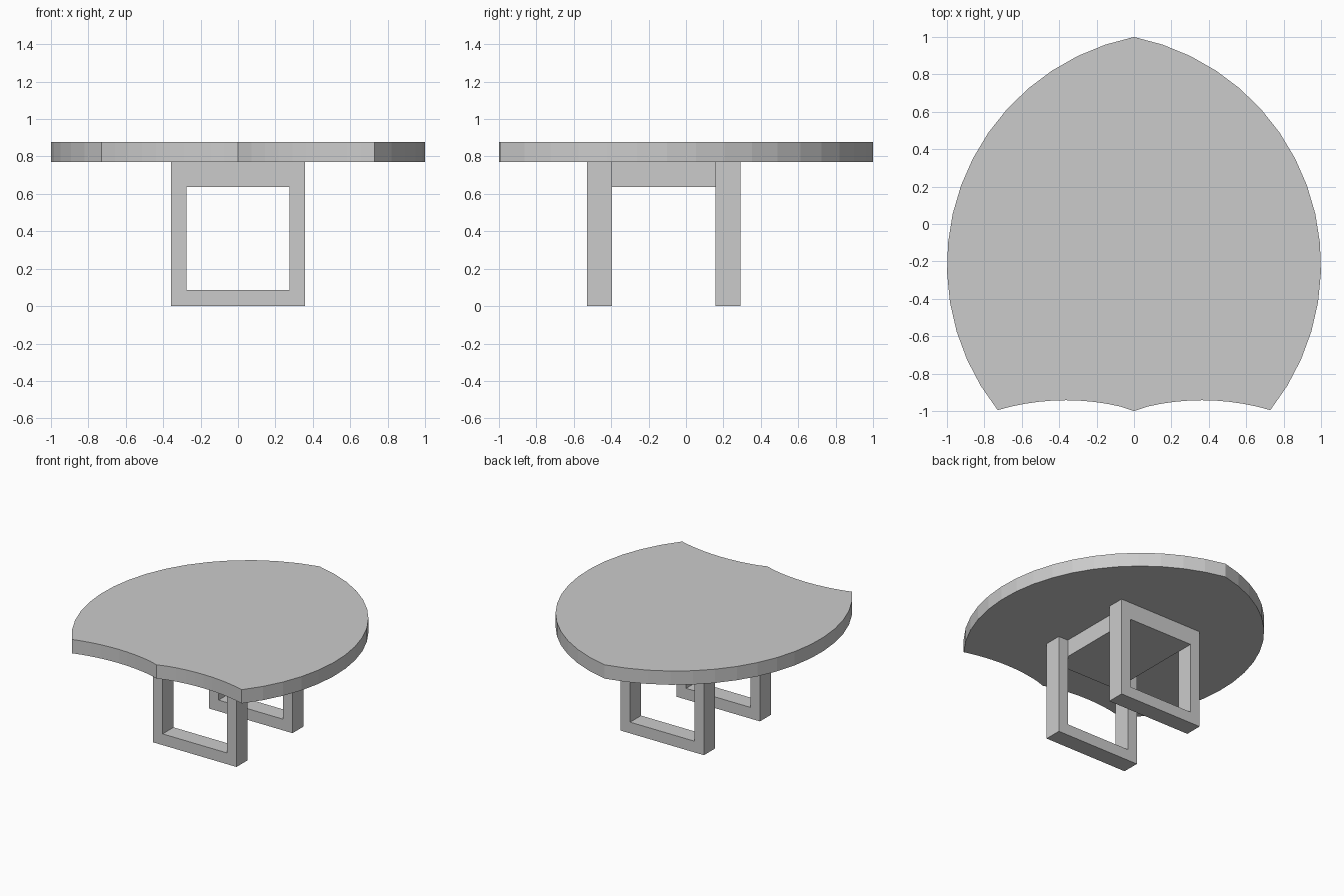
import bpy, bmesh, math

if "Cube" in bpy.data.objects:
    bpy.data.objects.remove(bpy.data.objects["Cube"])


def extrude_object(name, outline, axis, lo, hi):
    """Extrude a closed 2D outline along z (axis 'z') or y (axis 'y')."""
    bm = bmesh.new()
    place = (lambda p: (p[0], p[1], lo)) if axis == 'z' else (lambda p: (p[0], lo, p[1]))
    face = bm.faces.new([bm.verts.new(place(p)) for p in outline])
    geom = bmesh.ops.extrude_face_region(bm, geom=[face])["geom"]
    shift = (0, 0, hi - lo) if axis == 'z' else (0, hi - lo, 0)
    bmesh.ops.translate(bm, vec=shift, verts=[v for v in geom if isinstance(v, bmesh.types.BMVert)])
    bmesh.ops.recalc_face_normals(bm, faces=bm.faces)
    return finish(name, bm)


def finish(name, bm):
    mesh = bpy.data.meshes.new(name)
    bm.to_mesh(mesh)
    bm.free()
    obj = bpy.data.objects.new(name, mesh)
    bpy.context.collection.objects.link(obj)
    return obj


def arc(cx, cy, r, a0, a1, n):
    return [(cx + r * math.cos(a0 + (a1 - a0) * i / n),
             cy + r * math.sin(a0 + (a1 - a0) * i / n)) for i in range(n + 1)]


# Leaf-shaped tabletop: big side arc, scalloped front edge, mirrored in x
side = arc(-0.244, -0.22, 1.244, math.atan2(1.22, 0.244), math.atan2(-0.78, 0.979), 16)
tip_x, tip_y = side[-1]
half, sag = tip_x / 2, 0.053
r = (half ** 2 + sag ** 2) / (2 * sag)
a = math.asin(half / r)
scallop = arc(half, tip_y + sag - r, r, math.pi / 2 - a, math.pi / 2 + a, 10)
right = side + scallop[1:]
right[0], right[-1] = (0, 1), (0, -1)
outline = right + [(-x, y) for x, y in reversed(right[1:-1])]
extrude_object("tabletop", outline, 'z', 0.77, 0.877)


# Square leg frames with a thicker top rail
def leg_frame(name, y0, y1):
    outer = [(-0.358, 0), (0.358, 0), (0.358, 0.77), (-0.358, 0.77)]
    inner = [(-0.276, 0.087), (0.276, 0.087), (0.276, 0.637), (-0.276, 0.637)]
    bm = bmesh.new()
    loops = [[bm.verts.new((x, y, z)) for x, z in ring]
             for ring, y in ((outer, y0), (outer, y1), (inner, y1), (inner, y0))]
    for k in range(4):
        p, q = loops[k], loops[(k + 1) % 4]
        for i in range(4):
            j = (i + 1) % 4
            bm.faces.new((p[i], p[j], q[j], q[i]))
    bmesh.ops.recalc_face_normals(bm, faces=bm.faces)
    return finish(name, bm)


leg_frame("front_leg_frame", -0.53, -0.396)
leg_frame("back_leg_frame", 0.157, 0.291)

# Support block joining the two frames under the top
block = [(-0.276, 0.637), (0.276, 0.637), (0.276, 0.77), (-0.276, 0.77)]
extrude_object("support_block", block, 'y', -0.396, 0.157)
